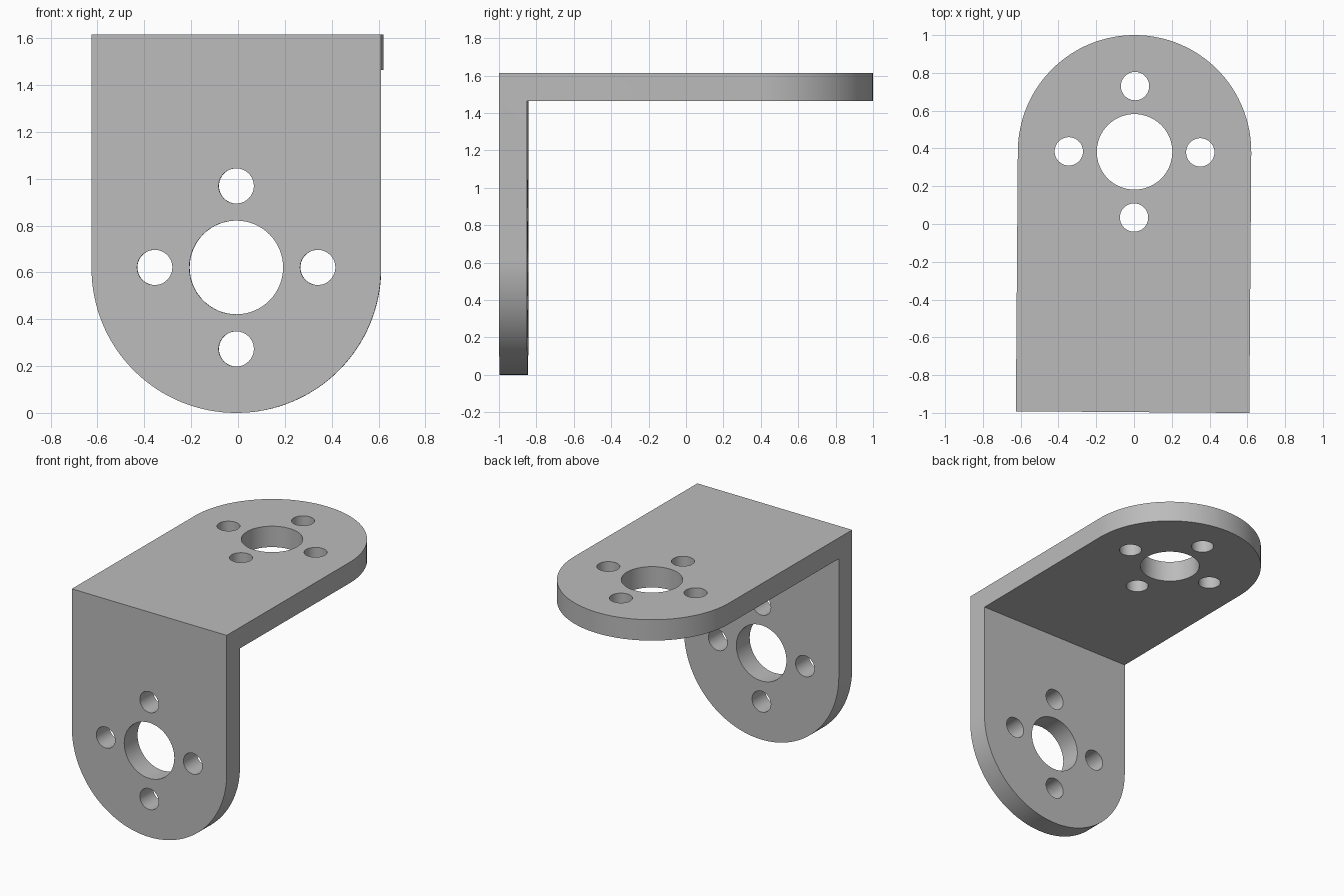
import bpy, bmesh, math
from mathutils import Matrix, Vector

cube = bpy.data.objects.get("Cube")
if cube:
    bpy.data.objects.remove(cube, do_unlink=True)

HALF, THICK, HEIGHT = 0.618, 0.15, 1.615
FRONT, BACK = -0.996, 1.0
TURN = math.radians(-0.43)

metal = bpy.data.materials.new("grey metal")
metal.use_nodes = True
grey = (0.5, 0.5, 0.5, 1)
metal.diffuse_color = grey
metal.node_tree.nodes["Principled BSDF"].inputs["Base Color"].default_value = grey


def add_object(name, bm):
    mesh = bpy.data.meshes.new(name)
    bm.to_mesh(mesh)
    bm.free()
    obj = bpy.data.objects.new(name, mesh)
    bpy.context.collection.objects.link(obj)
    mesh.materials.append(metal)
    return obj


# L-shaped side profile, extruded across the width
bm = bmesh.new()
profile = [(FRONT, 0), (FRONT + THICK, 0), (FRONT + THICK, HEIGHT - THICK),
           (BACK, HEIGHT - THICK), (BACK, HEIGHT), (FRONT, HEIGHT)]
side = bm.faces.new([bm.verts.new((-HALF, y, z)) for y, z in profile])
extruded = bmesh.ops.extrude_face_region(bm, geom=[side])["geom"]
bmesh.ops.translate(bm, vec=(2 * HALF, 0, 0),
                    verts=[v for v in extruded if isinstance(v, bmesh.types.BMVert)])
bmesh.ops.recalc_face_normals(bm, faces=bm.faces)

# Round the free end of each plate into a half circle
corners = [e for e in bm.edges
           if abs(e.verts[0].co.x - e.verts[1].co.x) < 0.01
           and (all(v.co.y > BACK - 0.01 for v in e.verts)
                or all(v.co.z < 0.01 for v in e.verts))]
bmesh.ops.bevel(bm, geom=corners, offset=HALF - 0.0005, offset_type='OFFSET',
                segments=32, profile=0.5, affect='EDGES')
bmesh.ops.remove_doubles(bm, verts=bm.verts, dist=0.002)
bracket = add_object("angle_bracket", bm)

# Hole cutters: one large bore and four bolt holes per plate
bm = bmesh.new()
upright = Matrix.Translation((0, BACK - HALF, HEIGHT - THICK / 2))
forward = Matrix.Translation((0, FRONT + THICK / 2, HALF + 0.003)) @ Matrix.Rotation(math.pi / 2, 4, 'X')
for frame in (upright, forward):
    holes = [(Vector((0, 0, 0)), 0.2)]
    for i in range(4):
        a = i * math.pi / 2
        holes.append((Vector((math.cos(a), math.sin(a), 0)) * 0.348, 0.075))
    for centre, radius in holes:
        bmesh.ops.create_cone(bm, cap_ends=True, segments=64, radius1=radius, radius2=radius,
                              depth=THICK * 2, matrix=frame @ Matrix.Translation(centre))
cutter = add_object("hole_cutter", bm)
cutter.hide_render = True

cut = bracket.modifiers.new("holes", 'BOOLEAN')
cut.operation = 'DIFFERENCE'
cut.solver = 'EXACT'
cut.object = cutter
bpy.ops.object.select_all(action='DESELECT')
bpy.context.view_layer.objects.active = bracket
bracket.select_set(True)
bpy.ops.object.modifier_apply(modifier=cut.name)
bpy.data.objects.remove(cutter, do_unlink=True)

# Smooth curved walls, keep the rims sharp, and turn the part slightly
bpy.ops.object.shade_smooth_by_angle(angle=math.radians(30))
bracket.rotation_euler.z = TURN
